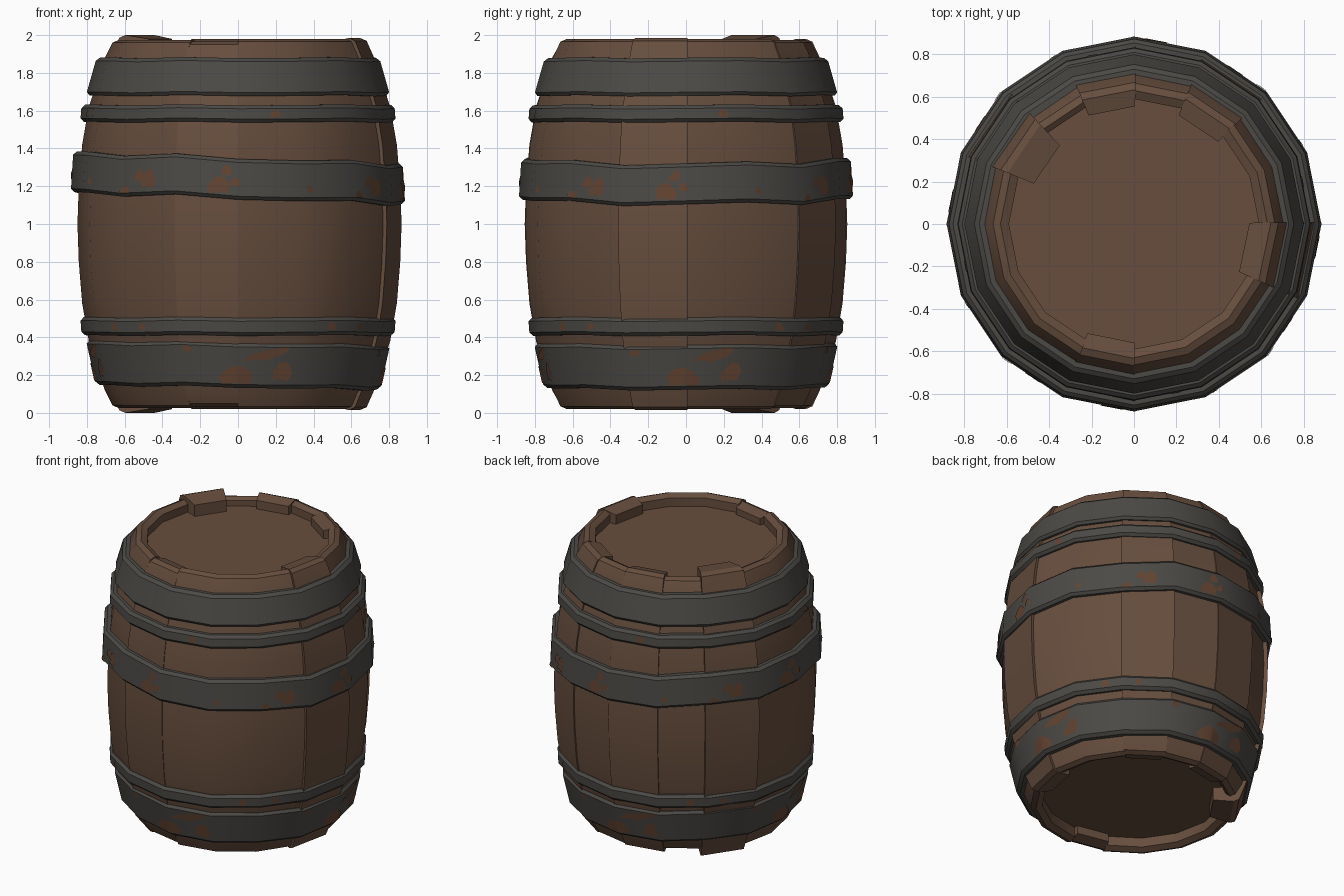
import bpy, bmesh, math
from mathutils import Vector

if "Cube" in bpy.data.objects:
    bpy.data.objects.remove(bpy.data.objects["Cube"])

N = 16
STEP = 2 * math.pi / N


def material(name, col):
    m = bpy.data.materials.new(name)
    m.diffuse_color = (*col, 1)
    m.use_nodes = True
    m.node_tree.nodes["Principled BSDF"].inputs["Base Color"].default_value = m.diffuse_color
    return m


WOOD = material("brown wood", (0.135, 0.076, 0.048))
IRON = material("dark iron", (0.072, 0.068, 0.061))
RUST = material("rust", (0.125, 0.058, 0.032))


def finish(name, bm, mat, smooth=True):
    bmesh.ops.recalc_face_normals(bm, faces=bm.faces)
    me = bpy.data.meshes.new(name)
    bm.to_mesh(me)
    bm.free()
    me.materials.append(mat)
    ob = bpy.data.objects.new(name, me)
    bpy.context.collection.objects.link(ob)
    if smooth:
        bpy.ops.object.select_all(action='DESELECT')
        ob.select_set(True)
        bpy.context.view_layer.objects.active = ob
        bpy.ops.object.shade_smooth_by_angle(angle=math.radians(30))
    return ob


def polar(r, a, z):
    return Vector((r * math.cos(a), r * math.sin(a), z))


def sweep(bm, sections, closed):
    """Join a row of equal cross-sections; cap the ends if open."""
    rings = [[bm.verts.new(p) for p in s] for s in sections]
    n = len(rings[0])
    for i in range(len(rings) if closed else len(rings) - 1):
        a, b = rings[i], rings[(i + 1) % len(rings)]
        for j in range(n):
            k = (j + 1) % n
            bm.faces.new((a[j], b[j], b[k], a[k]))
    if not closed:
        bm.faces.new(rings[0])
        bm.faces.new(rings[-1])


# Staves: start, end (sixteenths), outward shift, inner radius, top height, extra width
BULGE = [(0.705, 0.12), (0.79, 0.38), (0.825, 0.58), (0.843, 0.8), (0.85, 1.0),
         (0.843, 1.2), (0.825, 1.42), (0.79, 1.62), (0.705, 1.88)]
STAVES = [(0, 2, 0, .59, 1.98, 0), (2, 3, .008, .555, 1.975, .01),
          (3, 4, 0, .59, 1.975, 0), (4, 5, .004, .555, 1.98, .01),
          (5, 6, -.008, .595, 1.96, 0), (6, 7, .014, .51, 2.0, .03),
          (7, 11, 0, .59, 1.975, 0), (11, 12, .004, .56, 1.965, .01),
          (12, 15, 0, .59, 1.98, 0), (15, 16, .016, .545, 1.985, .035)]
for n, (s, e, dr, ri, top, wide) in enumerate(STAVES):
    low = 2 - top
    prof = [(ri, low + .14), (ri, low + .02), (.63 + dr, low), (.665 + dr, low + .015)]
    prof += [(r + dr, z) for r, z in BULGE]
    prof += [(.665 + dr, top - .015), (.63 + dr, top), (ri, top - .02), (ri, top - .14)]
    bm = bmesh.new()
    angles = [i * STEP for i in range(s, e + 1)]
    angles[0] -= wide
    angles[-1] += wide * .3
    sweep(bm, [[polar(r, a, z) for r, z in prof] for a in angles], False)
    finish(f"stave_{n + 1}", bm, WOOD)

# Barrel heads, recessed behind the rims
for name, z0, z1 in (("top_head", 1.86, 1.90), ("bottom_head", .11, .15)):
    bm = bmesh.new()
    sweep(bm, [[polar(.62, i * STEP, z) for i in range(N)] for z in (z0, z1)], False)
    finish(name, bm, WOOD)


# Hoops: bottom z, top z, bottom radius, top radius, tilt across x, wobble
HOOPS = {"bottom_hoop": (.135, .37, .752, .805, -.012, .006),
         "lower_thin_hoop": (.41, .505, .828, .835, 0, .004),
         "middle_hoop": (1.135, 1.35, .885, .872, -.03, .012),
         "upper_thin_hoop": (1.54, 1.63, .835, .828, 0, .004),
         "top_hoop": (1.68, 1.88, .805, .748, 0, .004)}


def hoop_point(h, i, v, inset=0.0):
    z0, z1, r0, r1, tilt, wob = h
    a = i * STEP
    z = z0 + (z1 - z0) * v + tilt * math.cos(a) + wob * math.sin(i * 2.4)
    return polar(r0 + (r1 - r0) * v - inset, a, z)


for name, h in HOOPS.items():
    b = .018 / (h[1] - h[0])
    prof = [(0, .09), (0, .018), (b, 0), (1 - b, 0), (1, .018), (1, .09)]
    bm = bmesh.new()
    sweep(bm, [[hoop_point(h, i, v, d) for v, d in prof] for i in range(N)], True)
    finish(name, bm, IRON)

# Rust patches: angle from the front, height fraction, half width, half height, lean
PATCHES = {
    "bottom_hoop": [(-1, .28, 7, .22, 0), (18, .38, 4, .22, .1), (12, .78, 6, .17, .5),
                    (-20, .85, 2, .08, 0)],
    "lower_thin_hoop": [(37, .5, 2, .25, 0), (-38, .5, 1.5, .2, 0)],
    "middle_hoop": [(-43, .15, 2, .1, 0), (-33, .4, 3, .24, .1), (-7, .32, 4, .22, 0),
                    (-4, .7, 2, .14, .1), (-1, .42, 2, .11, 0), (26, .3, 1.2, .1, 0),
                    (53, .5, 2, .15, .1)],
    "upper_thin_hoop": [(14, .5, 2, .25, 0)],
}
SHAPE = [(1, .1), (.55, .85), (-.1, 1), (-.6, .45), (-1, -.3), (-.7, -1), (.2, -.75), (.8, -.9)]
for name, patches in PATCHES.items():
    h = HOOPS[name]
    bm = bmesh.new()
    # draw flat in (angle step, height) space, repeated on four sides
    for side in range(4):
        for n, (ang, v, w, t, lean) in enumerate(patches):
            flip = -1 if (n + side) % 2 else 1
            pts = [((ang + w * (flip * x + lean * 2 * y)) / 22.5 + 12 + side * 4,
                    min(.92, max(.08, v + t * y))) for x, y in SHAPE]
            bm.faces.new([bm.verts.new((u, q, 0)) for u, q in pts])
    # split where the hoop bends, then wrap on to its flats
    for k in range(8, 32):
        bmesh.ops.bisect_plane(bm, geom=bm.verts[:] + bm.edges[:] + bm.faces[:], dist=1e-5,
                               plane_co=(k, 0, 0), plane_no=(1, 0, 0))
    bmesh.ops.triangulate(bm, faces=bm.faces)
    for vert in bm.verts:
        u, q = vert.co.x, vert.co.y
        i = math.floor(u + 1e-6)
        f = u - i
        vert.co = (hoop_point(h, i % N, q, -.004) * (1 - f)
                   + hoop_point(h, (i + 1) % N, q, -.004) * f)
    finish(name + "_rust", bm, RUST)
